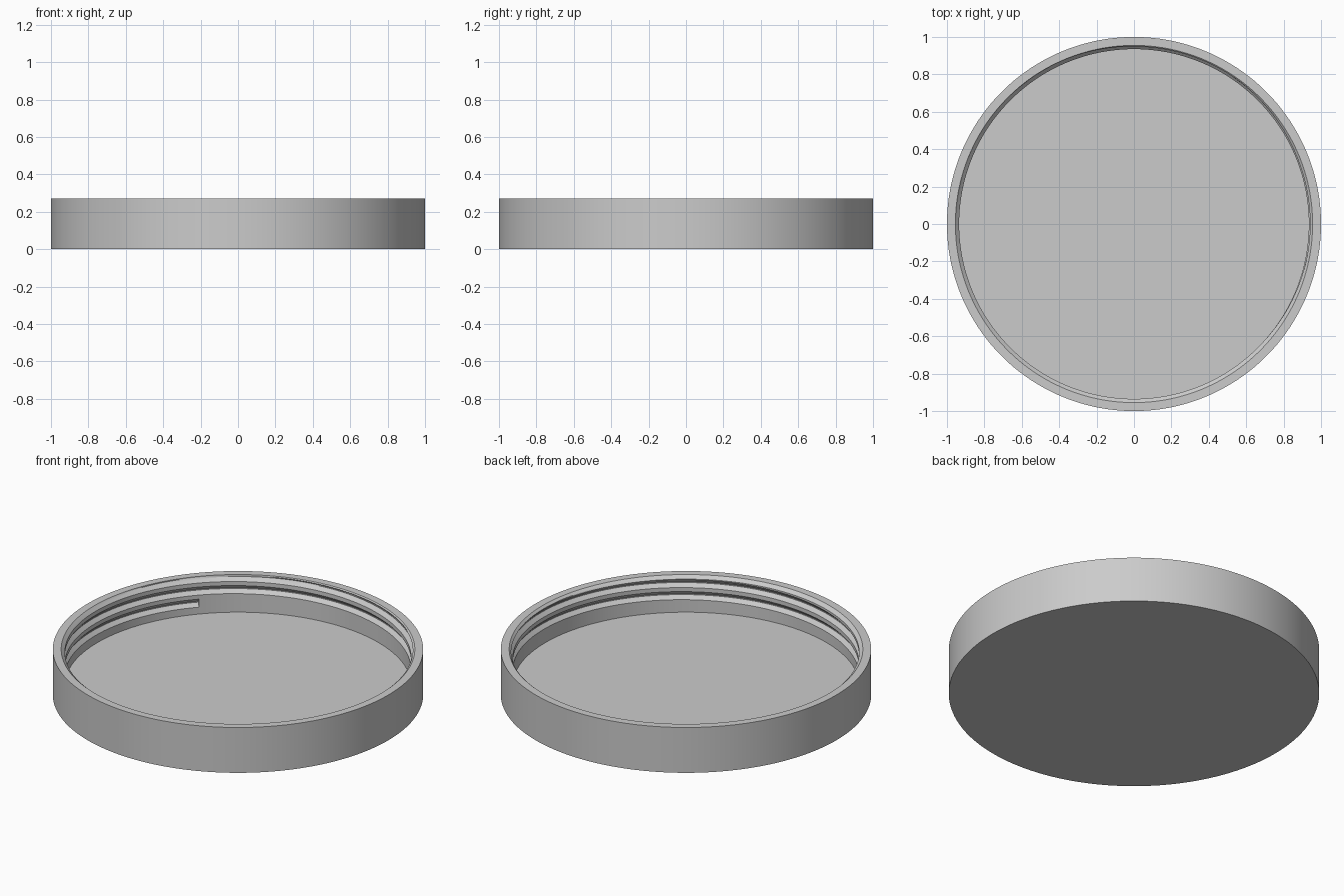
import bpy, bmesh, math

if "Cube" in bpy.data.objects:
    bpy.data.objects.remove(bpy.data.objects["Cube"])

SEG = 180
TOP, FLOOR = 0.27, 0.055
R_OUT, R_WALL, R_DEEP = 1.0, 0.935, 0.955
CHAMFER = 0.018            # height of the bevel at the mouth
PITCH, Z_START = 0.072, 0.096
START = math.radians(138)  # angle where the thread groove ends
GROOVE = [(0.0, R_WALL), (0.021, R_DEEP), (0.027, R_DEEP), (0.048, R_WALL)]


def thread_points(t):
    """Groove profile of all turns at turn fraction t, from floor upwards."""
    pts = [(FLOOR, R_WALL)]
    for k in range(3):
        pts += [(Z_START + PITCH * (k + t) + dz, r) for dz, r in GROOVE]
    return pts + [(1.0, R_WALL)]


def radius_at(pts, z):
    for (z0, r0), (z1, r1) in zip(pts, pts[1:]):
        if z0 <= z <= z1:
            return r0 + (r1 - r0) * (z - z0) / max(z1 - z0, 1e-9)
    return R_WALL


def column(t):
    """Inner wall profile: thread grooves, then the bevelled mouth."""
    pts = thread_points(t)
    limit = TOP - CHAMFER
    col = [(radius_at(pts, min(z, limit)), min(z, limit)) for z, r in pts]
    for f in (0.33, 0.67, 1.0):
        z = limit + CHAMFER * f
        bevel = R_WALL + (R_DEEP - R_WALL) * f
        col.append((max(bevel, radius_at(pts, z)), z))
    return col


bm = bmesh.new()
cols = []
for i in range(SEG + 1):
    t = i / SEG
    a = START + t * math.tau
    prof = [(R_OUT, 0.0)] + column(t) + [(R_OUT, TOP)]
    cols.append([bm.verts.new((r * math.cos(a), r * math.sin(a), z)) for r, z in prof])

# Threaded inner wall, top rim and outer wall
for c, d in zip(cols, cols[1:]):
    for j in range(1, len(c) - 1):
        bm.faces.new((c[j], c[j + 1], d[j + 1], d[j]))
    bm.faces.new((c[-1], c[0], d[0], d[-1]))

# Closed end of the groove, floor and underside
bm.faces.new(cols[0][2:6])
bm.faces.new([c[1] for c in cols[:-1]])
bm.faces.new([c[0] for c in cols[:-1]][::-1])

bmesh.ops.remove_doubles(bm, verts=bm.verts, dist=1e-5)
bmesh.ops.recalc_face_normals(bm, faces=bm.faces)

mesh = bpy.data.meshes.new("screw_lid")
bm.to_mesh(mesh)
bm.free()
lid = bpy.data.objects.new("screw_lid", mesh)
bpy.context.collection.objects.link(lid)

grey = bpy.data.materials.new("light_grey")
grey.diffuse_color = (0.6, 0.6, 0.6, 1.0)
grey.use_nodes = True
grey.node_tree.nodes["Principled BSDF"].inputs["Base Color"].default_value = grey.diffuse_color
mesh.materials.append(grey)

bpy.context.view_layer.objects.active = lid
lid.select_set(True)
bpy.ops.object.shade_smooth_by_angle(angle=math.radians(20))
